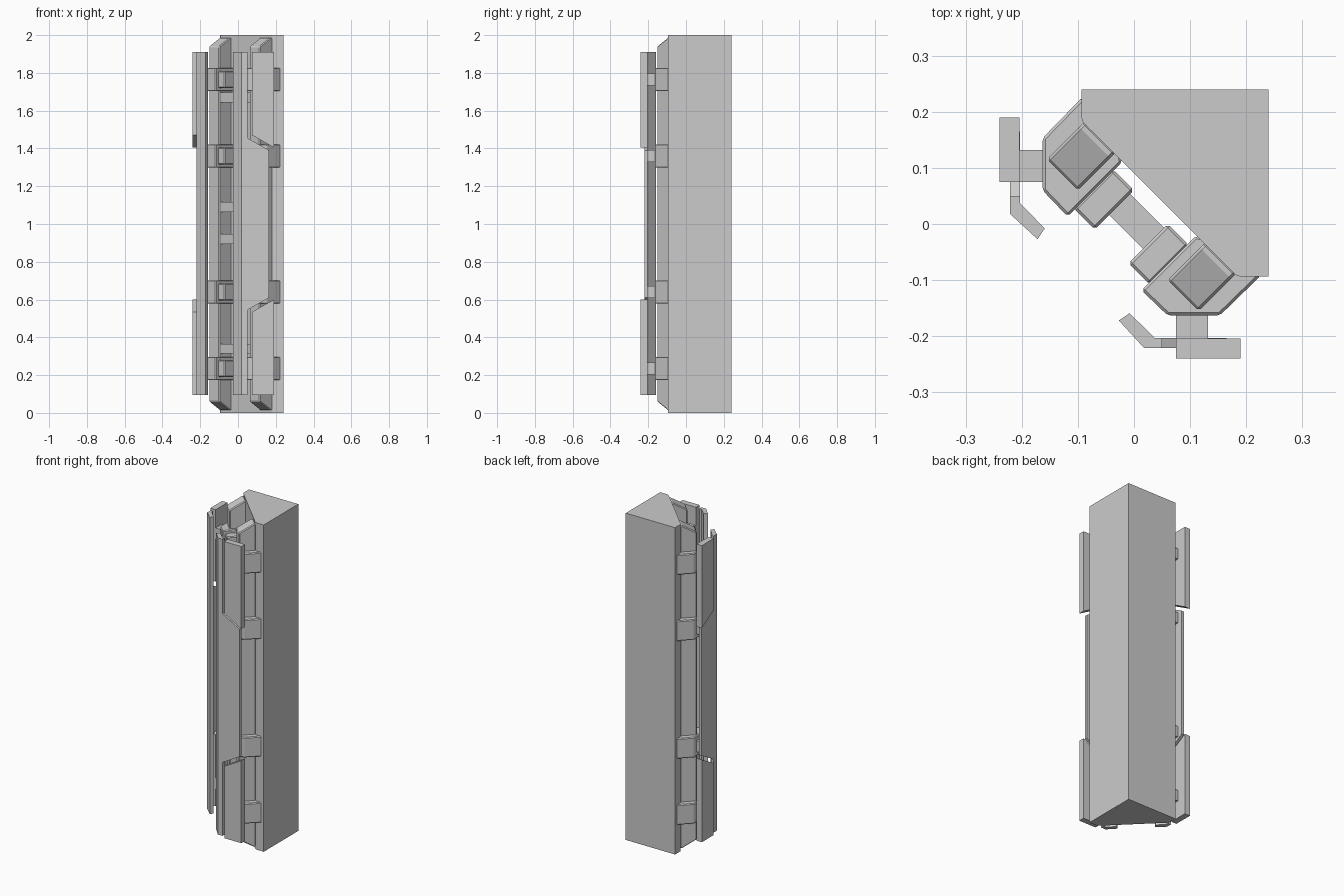
import bpy
import bmesh
from mathutils import Vector

if "Cube" in bpy.data.objects:
    bpy.data.objects.remove(bpy.data.objects["Cube"], do_unlink=True)

grey = bpy.data.materials.new("light_grey")
grey.use_nodes = True
grey.diffuse_color = (0.6, 0.6, 0.6, 1)
grey.node_tree.nodes["Principled BSDF"].inputs["Base Color"].default_value = (0.6, 0.6, 0.6, 1)


def prism(name, profile, lo, hi, place, bevel=0.0):
    """Sweep a 2D profile from lo to hi; place(a, b, t) gives the 3D point."""
    bm = bmesh.new()
    rings = [[bm.verts.new(place(a, b, t)) for a, b in profile] for t in (lo, hi)]
    bm.faces.new(rings[0])
    bm.faces.new(rings[1])
    n = len(profile)
    for i in range(n):
        j = (i + 1) % n
        bm.faces.new((rings[0][i], rings[0][j], rings[1][j], rings[1][i]))
    bmesh.ops.recalc_face_normals(bm, faces=bm.faces)
    mesh = bpy.data.meshes.new(name)
    bm.to_mesh(mesh)
    bm.free()
    mesh.materials.append(grey)
    obj = bpy.data.objects.new(name, mesh)
    bpy.context.collection.objects.link(obj)
    if bevel:
        mod = obj.modifiers.new("edge_bevel", "BEVEL")
        mod.width = bevel
        mod.segments = 1
    return obj


# Placement rules: plan outline, front outline, and section across the diagonal
def plan(x, y, z):
    return Vector((x, y, z))


def front(x, z, y):
    return Vector((x, y, z))


def diagonal(d, z, s):
    return Vector(((d + s) / 2, (d - s) / 2, z))


def pair(name, profile, lo, hi, place, bevel=0.0):
    """Build a part and its twin across the x = y plane."""
    prism("left_" + name, profile, lo, hi, place, bevel)
    prism("right_" + name, profile, lo, hi, lambda a, b, t: place(a, b, t).yxz, bevel)


def rect(a0, a1, b0, b1):
    return [(a0, b0), (a1, b0), (a1, b1), (a0, b1)]


# Corner pillar with clipped front corners
half = [(0.19, -0.094), (0.182, -0.091), (0.175, -0.085)]
corner = [(0.24, 0.24), (0.24, -0.094)]
pillar = corner + half + [(y, x) for x, y in reversed(half)] + [(-0.094, 0.24)]
prism("pillar", pillar, 0, 2, plan)

# Upright beams with sloped ends
beam = [(-0.04, 0.06), (0.075, 0.014), (0.095, 0.014),
        (0.095, 1.986), (0.075, 1.986), (-0.04, 1.94)]
pair("beam", beam, 0.16, 0.27, diagonal, 0.005)

# Brackets, inner blocks and stand-off posts at four heights
bracket = [(0.226, -0.092), (0.153, -0.163), (0.06, -0.163),
           (0.013, -0.118), (0.11, -0.021), (0.15, -0.03)]
for i, z in enumerate((0.235, 0.64, 1.36, 1.765)):
    tag = "_" + str(i + 1)
    pair("bracket" + tag, bracket, z - 0.062, z + 0.062, plan, 0.005)
    pair("inner_block" + tag, rect(-0.08, 0.06, z - 0.045, z + 0.045),
         0.06, 0.135, diagonal, 0.005)
    pair("post" + tag, rect(0.075, 0.132, z - 0.033, z + 0.033), -0.21, -0.155, front)

# Rungs joining the two beams
for i, z in enumerate((0.34, 0.92, 1.09, 1.67)):
    prism("rung_" + str(i + 1), rect(-0.028, 0.047, z - 0.026, z + 0.026),
          -0.17, 0.17, diagonal)

# Bent lips running the height of the covers
lip = [(0.05, -0.203), (0.037, -0.203), (-0.008, -0.159),
       (-0.027, -0.172), (0.018, -0.221), (0.05, -0.221)]
pair("lip", lip, 0.095, 1.91, plan)

# Thin middle covers and thick end covers with slanted edges
middle = [(0.05, 0.545), (0.165, 0.61), (0.165, 1.39), (0.05, 1.455)]
pair("middle_cover", middle, -0.221, -0.203, front)
lower = [(0.075, 0.095), (0.19, 0.095), (0.19, 0.6), (0.075, 0.535)]
upper = [(x, 2.005 - z) for x, z in lower]
pair("lower_cover", lower, -0.24, -0.204, front)
pair("upper_cover", upper, -0.24, -0.204, front)
